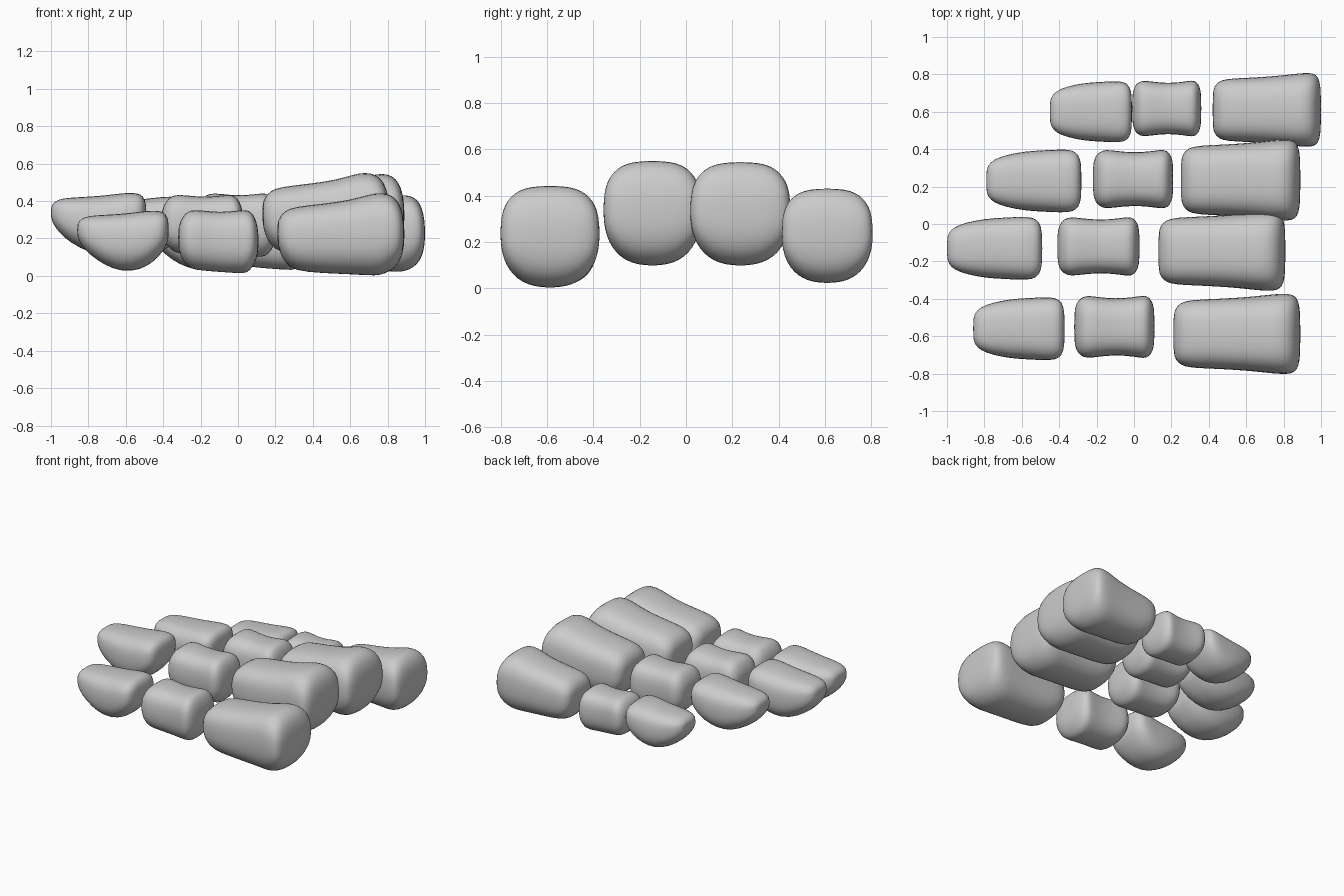
import bpy, bmesh, math

# Side profiles: station x, bottom z, top z, half width
TIP = [(-.86, .22, .27, .05), (-.852, .19, .295, .085), (-.82, .14, .317, .117),
       (-.76, .085, .325, .14), (-.66, .03, .33, .16), (-.57, .02, .338, .165),
       (-.48, .05, .35, .17), (-.42, .105, .35, .168), (-.385, .155, .335, .145),
       (-.37, .2, .29, .09)]
MIDDLE = [(-.32, .16, .25, .075), (-.31, .11, .29, .125), (-.285, .065, .335, .155),
          (-.25, .035, .354, .167), (-.2, .028, .352, .16), (-.1, .02, .34, .149),
          (0, .013, .35, .158), (.05, .012, .356, .168), (.08, .05, .335, .16),
          (.1, .09, .29, .13), (.11, .14, .23, .085)]
BASE = [(.21, .19, .28, .1), (.222, .13, .315, .14), (.25, .075, .348, .168),
        (.3, .03, .37, .183), (.45, .018, .385, .188), (.6, .012, .405, .197),
        (.7, .006, .435, .208), (.76, .005, .445, .214), (.82, .03, .435, .217),
        (.86, .07, .395, .207), (.88, .12, .34, .175), (.89, .18, .27, .11)]
SIDES = 24


def power(v, n):
    return math.copysign(abs(v) ** (2 / n), v)


def segment(name, profile, xr, yr, zr):
    """Loft rounded sections along x and fit them into the given box."""
    x0, x1 = profile[0][0], profile[-1][0]
    z0, z1 = min(p[1] for p in profile), max(p[2] for p in profile)
    wmax = max(p[3] for p in profile)
    bm = bmesh.new()
    rings = []
    for x, lo, hi, w in profile:
        px = xr[0] + (x - x0) / (x1 - x0) * (xr[1] - xr[0])
        ring = []
        for i in range(SIDES):
            a = 2 * math.pi * i / SIDES
            c, s = math.cos(a), math.sin(a)
            n = 2.9 if s > 0 else 2.4
            y = w / wmax * power(c, n)
            z = (lo + hi) / 2 + (hi - lo) / 2 * power(s, n)
            py = (yr[0] + yr[1]) / 2 + y * (yr[1] - yr[0]) / 2
            pz = zr[0] + (z - z0) / (z1 - z0) * (zr[1] - zr[0])
            ring.append(bm.verts.new((px, py, pz)))
        rings.append(ring)
    for a, b in zip(rings, rings[1:]):
        for i in range(SIDES):
            j = (i + 1) % SIDES
            bm.faces.new((a[i], a[j], b[j], b[i]))
    bm.faces.new(rings[0])
    bm.faces.new(rings[-1])
    bmesh.ops.recalc_face_normals(bm, faces=bm.faces)
    for f in bm.faces:
        f.smooth = True
    me = bpy.data.meshes.new(name)
    bm.to_mesh(me)
    bm.free()
    ob = bpy.data.objects.new(name, me)
    bpy.context.collection.objects.link(ob)
    sub = ob.modifiers.new("round", 'SUBSURF')
    sub.levels = sub.render_levels = 1


# Fingers from back to front: boxes of tip, middle and base segments
FINGERS = {
    "little": [((-.45, -.01), (.435, .765), (.03, .33)),
               ((-.01, .36), (.465, .77), (.03, .335)),
               ((.42, 1.0), (.41, .81), (.02, .435))],
    "ring": [((-.79, -.28), (.06, .40), (.1, .425)),
             ((-.22, .21), (.08, .40), (.1, .445)),
             ((.25, .89), (.015, .455), (.095, .55))],
    "long": [((-1.0, -.49), (-.30, .04), (.11, .445)),
             ((-.41, .03), (-.28, .04), (.1, .437)),
             ((.13, .81), (-.36, .07), (.095, .555))],
    "index": [((-.86, -.37), (-.73, -.39), (.02, .35)),
              ((-.32, .11), (-.72, -.38), (.012, .356)),
              ((.21, .89), (-.805, -.37), (0, .447))],
}
for finger, boxes in FINGERS.items():
    for part, profile, box in zip(("tip", "middle", "base"), (TIP, MIDDLE, BASE), boxes):
        segment(f"{finger}_finger_{part}", profile, *box)
